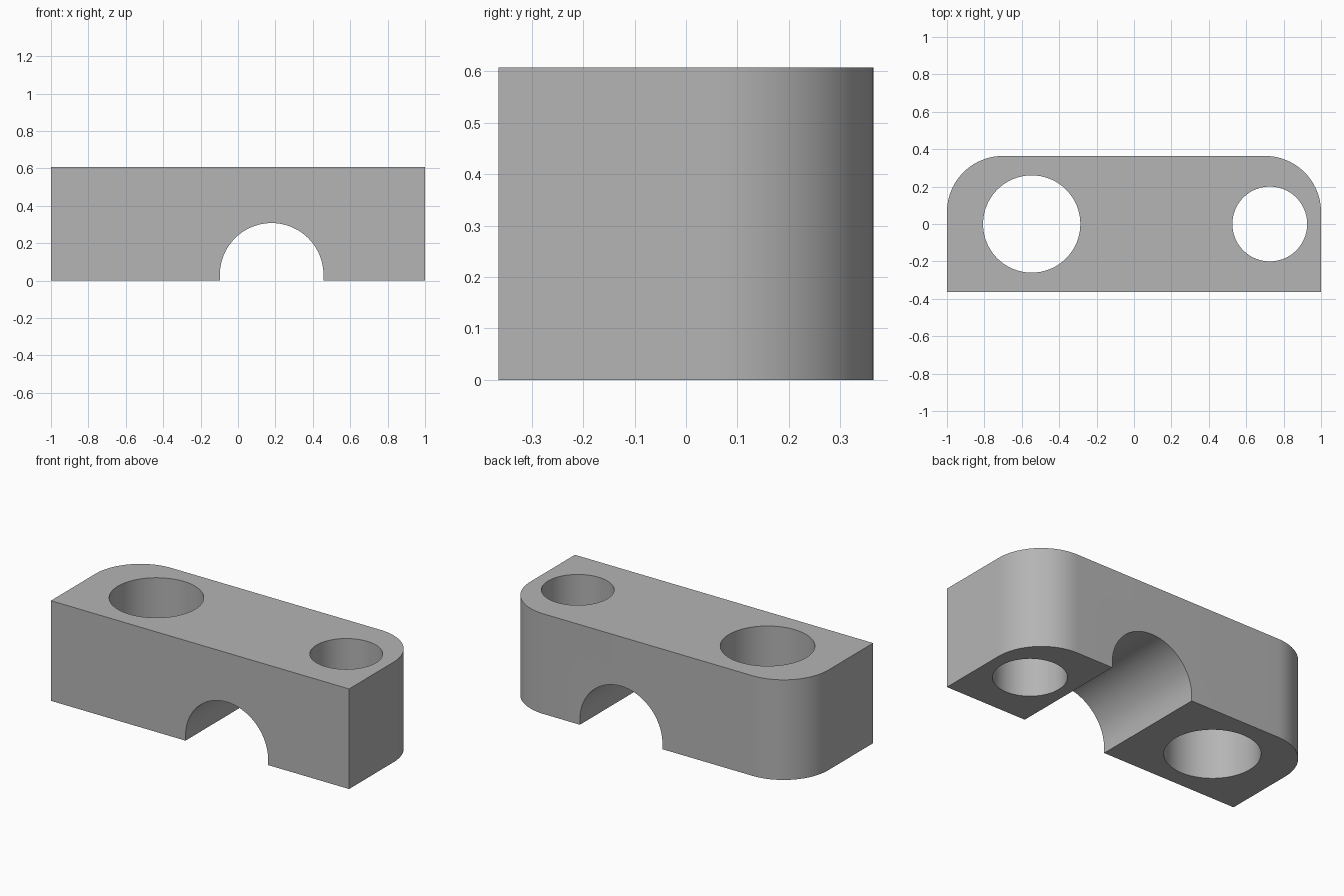
import bpy
import bmesh
from math import pi, cos, sin, radians

cube = bpy.data.objects.get("Cube")
if cube:
    bpy.data.objects.remove(cube, do_unlink=True)

HALF_X, HALF_Y, HEIGHT = 1.0, 0.364, 0.607
CORNER = 0.3

grey = bpy.data.materials.new("plain_grey")
grey.use_nodes = True
colour = (0.46, 0.46, 0.46, 1)
grey.diffuse_color = colour
grey.node_tree.nodes["Principled BSDF"].inputs["Base Color"].default_value = colour


def arc(cx, cy, r, start, end, steps):
    """Points along an arc, angles in radians."""
    angles = [start + (end - start) * i / steps for i in range(steps + 1)]
    return [(cx + r * cos(a), cy + r * sin(a)) for a in angles]


def prism(name, outline, low, high, along_y=False):
    """Extrude a closed outline along z, or along y for an xz outline."""
    bm = bmesh.new()
    verts = [bm.verts.new((u, low, v) if along_y else (u, v, low)) for u, v in outline]
    face = bm.faces.new(verts)
    moved = bmesh.ops.extrude_face_region(bm, geom=[face])["geom"]
    depth = high - low
    bmesh.ops.translate(bm, verts=[g for g in moved if isinstance(g, bmesh.types.BMVert)],
                        vec=(0, depth, 0) if along_y else (0, 0, depth))
    bmesh.ops.recalc_face_normals(bm, faces=bm.faces)
    mesh = bpy.data.meshes.new(name)
    bm.to_mesh(mesh)
    bm.free()
    mesh.materials.append(grey)
    obj = bpy.data.objects.new(name, mesh)
    bpy.context.collection.objects.link(obj)
    return obj


# Block with square front corners and rounded back corners
cx, cy = HALF_X - CORNER, HALF_Y - CORNER
outline = [(-HALF_X, -HALF_Y), (HALF_X, -HALF_Y)]
outline += arc(cx, cy, CORNER, 0, pi / 2, 24)
outline += arc(-cx, cy, CORNER, pi / 2, pi, 24)
block = prism("clamp_block", outline, 0, HEIGHT)

# Two vertical bores and the arched channel underneath
cutters = [
    prism("large_bore_cutter", arc(-0.547, 0, 0.26, 0, 2 * pi, 96)[:-1], -0.1, HEIGHT + 0.1),
    prism("small_bore_cutter", arc(0.726, 0, 0.2, 0, 2 * pi, 96)[:-1], -0.1, HEIGHT + 0.1),
]
arch = [(-0.097, -0.1), (0.457, -0.1)] + arc(0.18, 0.031, 0.277, 0, pi, 64)
cutters.append(prism("channel_cutter", arch, -0.5, 0.5, along_y=True))

bpy.ops.object.select_all(action="DESELECT")
block.select_set(True)
bpy.context.view_layer.objects.active = block
for cutter in cutters:
    cutter.hide_render = True
    mod = block.modifiers.new(cutter.name, "BOOLEAN")
    mod.operation = "DIFFERENCE"
    mod.solver = "EXACT"
    mod.object = cutter
    bpy.ops.object.modifier_apply(modifier=mod.name)
    bpy.data.objects.remove(cutter, do_unlink=True)

# Smooth curved walls, crisp edges
bpy.ops.object.shade_smooth_by_angle(angle=radians(30))
